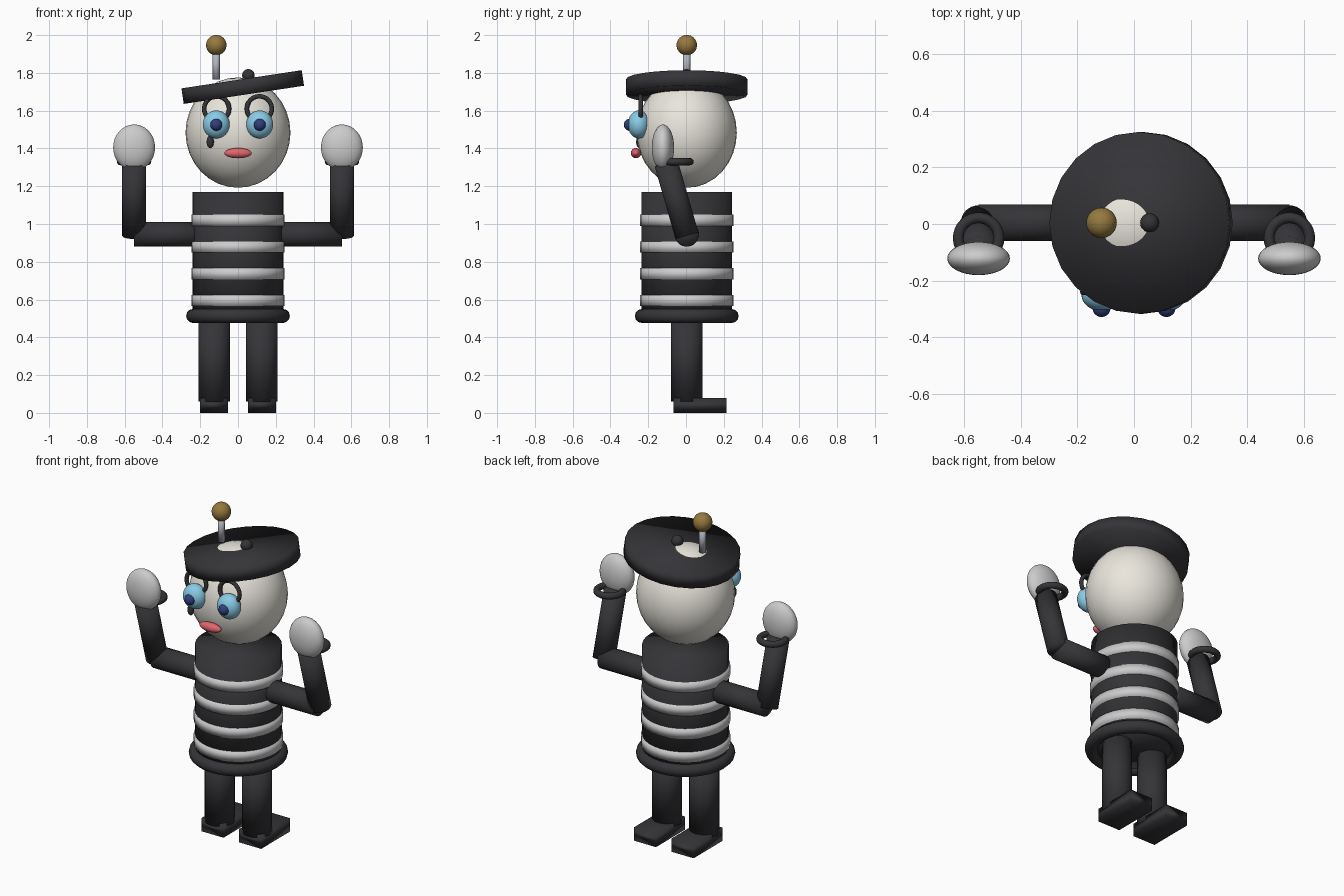
import bpy
from math import pi

if "Cube" in bpy.data.objects:
    bpy.data.objects.remove(bpy.data.objects["Cube"])

Y0 = 0.004  # body axis depth


def mat(name, r, g, b):
    m = bpy.data.materials.new(name)
    m.diffuse_color = (r, g, b, 1)
    m.use_nodes = True
    m.node_tree.nodes["Principled BSDF"].inputs["Base Color"].default_value = m.diffuse_color
    return m


BLACK = mat("black", 0.035, 0.035, 0.04)
CREAM = mat("cream", 0.82, 0.79, 0.72)
WHITE = mat("white", 0.82, 0.82, 0.80)
BLUE = mat("light_blue", 0.25, 0.6, 0.8)
NAVY = mat("navy", 0.03, 0.05, 0.2)
RED = mat("red", 0.75, 0.13, 0.15)
GOLD = mat("gold", 0.3, 0.19, 0.05)
STEEL = mat("steel", 0.45, 0.47, 0.52)


def finish(name, material):
    ob = bpy.context.object
    ob.name = name
    ob.data.materials.append(material)
    bpy.ops.object.shade_smooth()
    return ob


def ball(name, loc, radii, material):
    bpy.ops.mesh.primitive_uv_sphere_add(segments=32, ring_count=16, radius=1, location=loc)
    bpy.context.object.scale = radii
    return finish(name, material)


def tube(name, loc, radius, depth, material, rot=(0, 0, 0), sides=32):
    bpy.ops.mesh.primitive_cylinder_add(vertices=sides, radius=radius, depth=depth,
                                        location=loc, rotation=rot)
    return finish(name, material)


def ring(name, loc, major, minor, material, rot=(0, 0, 0)):
    bpy.ops.mesh.primitive_torus_add(major_radius=major, minor_radius=minor, major_segments=32,
                                     minor_segments=12, location=loc, rotation=rot)
    return finish(name, material)


# Torso, stripes and waistband
tube("torso", (0, Y0, 0.835), 0.24, 0.67, BLACK)
for z in (1.02, 0.878, 0.737, 0.595):
    tube("shirt_stripe", (0, Y0, z), 0.247, 0.06, WHITE)
ring("waistband", (0, Y0, 0.513), 0.238, 0.037, BLACK)

# Head, mouth and tear mark
ball("head", (0, Y0, 1.484), (0.278, 0.265, 0.292), CREAM)
ball("lips", (0, -0.265, 1.375), (0.072, 0.027, 0.027), RED)
ball("tear_mark", (-0.147, -0.245, 1.435), (0.019, 0.019, 0.034), BLACK)

# Tilted hat with button
tube("hat", (0.025, Y0, 1.725), 0.322, 0.083, BLACK, (0, -0.15, 0), 24)
ball("hat_button", (0.055, Y0, 1.787), (0.033, 0.033, 0.033), BLACK)

# Antenna
tube("antenna_rod", (-0.115, Y0, 1.84), 0.019, 0.15, STEEL, sides=16)
ball("antenna_tip", (-0.115, Y0, 1.947), (0.054, 0.054, 0.054), GOLD)

# Paired parts
for s, side in ((-1, "left"), (1, "right")):
    # Eyes and brows
    ball(side + "_eye", (s * 0.115, -0.25, 1.527), (0.071, 0.058, 0.074), BLUE)
    ball(side + "_pupil", (s * 0.115, -0.297, 1.525), (0.032, 0.032, 0.032), NAVY)
    ring(side + "_brow", (s * 0.113, -0.24, 1.61), 0.066, 0.012, BLACK, (pi / 2, 0, 0))
    # Arms, cuffs and hands
    tube(side + "_upper_arm", (s * 0.35, Y0, 0.945), 0.065, 0.40, BLACK, (0, pi / 2, 0))
    tube(side + "_forearm", (s * 0.55, -0.05, 1.13), 0.063, 0.40, BLACK, (0.28, 0, 0))
    ring(side + "_cuff", (s * 0.55, -0.05, 1.33), 0.072, 0.019, BLACK)
    ball(side + "_hand", (s * 0.55, -0.122, 1.405), (0.111, 0.059, 0.122), WHITE)
    # Legs and feet
    tube(side + "_leg", (s * 0.126, Y0, 0.285), 0.083, 0.45, BLACK)
    bpy.ops.mesh.primitive_cube_add(size=1, location=(s * 0.127, 0.075, 0.04))
    bpy.context.object.scale = (0.15, 0.28, 0.08)
    finish(side + "_foot", BLACK)
